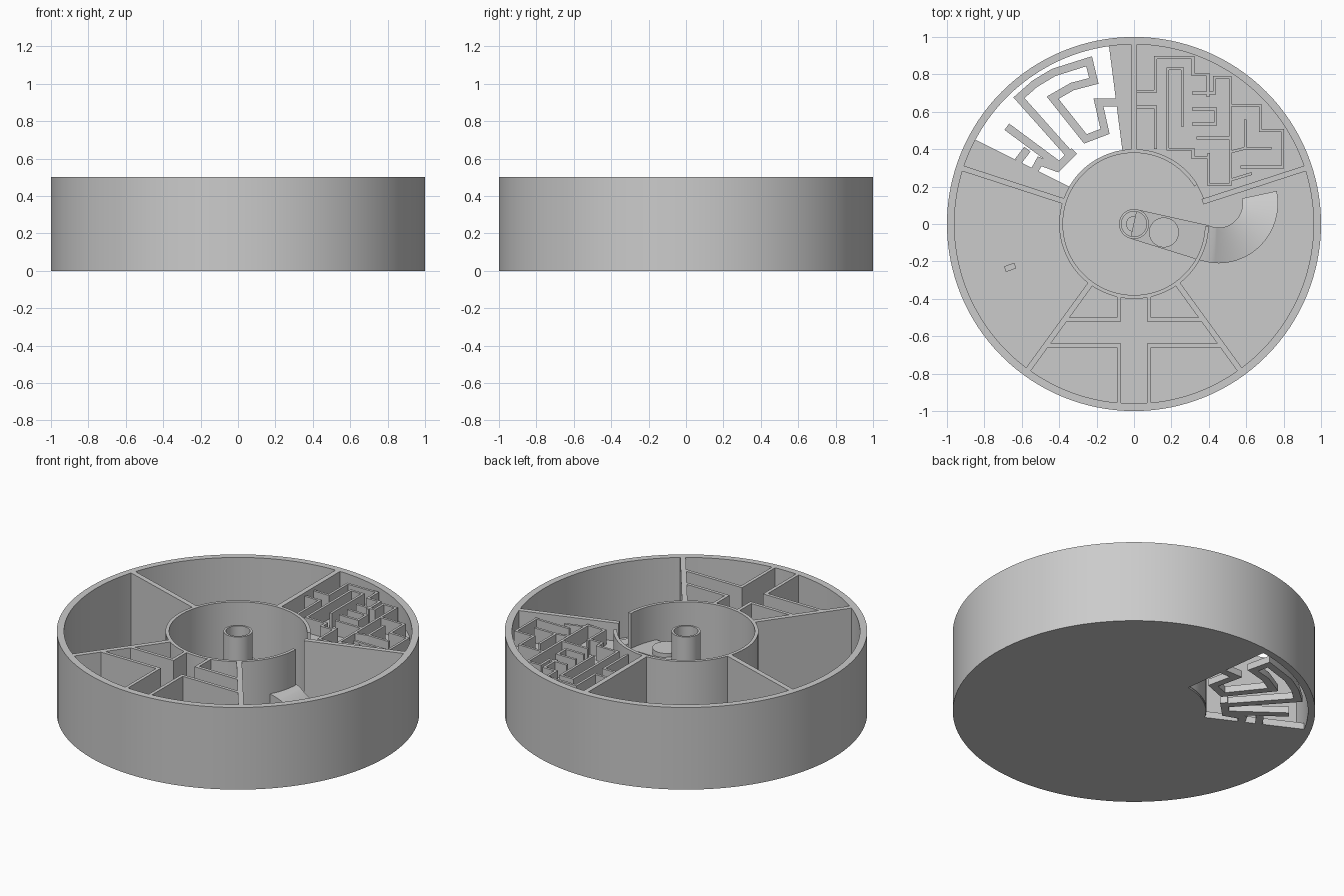
import bpy, bmesh
from math import cos, sin, radians, pi, tau
from mathutils import Vector

if "Cube" in bpy.data.objects:
    bpy.data.objects.remove(bpy.data.objects["Cube"])


def finish(name, bm):
    bmesh.ops.recalc_face_normals(bm, faces=bm.faces)
    me = bpy.data.meshes.new(name)
    bm.to_mesh(me)
    bm.free()
    ob = bpy.data.objects.new(name, me)
    bpy.context.collection.objects.link(ob)
    bpy.ops.object.select_all(action='DESELECT')
    ob.select_set(True)
    bpy.context.view_layer.objects.active = ob
    bpy.ops.object.shade_smooth_by_angle(angle=radians(30))
    return ob


def prism(name, pts, z0, z1):
    bm = bmesh.new()
    lo = [bm.verts.new((p[0], p[1], z0)) for p in pts]
    hi = [bm.verts.new((p[0], p[1], z1)) for p in pts]
    bm.faces.new(lo[::-1])
    bm.faces.new(hi)
    for i in range(len(pts)):
        j = (i + 1) % len(pts)
        bm.faces.new((lo[i], lo[j], hi[j], hi[i]))
    return finish(name, bm)


def lathe(name, profile, n=96):
    bm = bmesh.new()
    rings = [[bm.verts.new((r * cos(tau * k / n), r * sin(tau * k / n), z))
              for k in range(n)] for r, z in profile]
    for a, b in zip(rings, rings[1:] + rings[:1]):
        for k in range(n):
            m = (k + 1) % n
            bm.faces.new((a[k], a[m], b[m], b[k]))
    return finish(name, bm)


def arc(r, a0, a1, c=(0, 0), step=3.75):
    n = max(2, round(abs(a1 - a0) / step))
    return [(c[0] + r * cos(radians(a0 + (a1 - a0) * i / n)),
             c[1] + r * sin(radians(a0 + (a1 - a0) * i / n))) for i in range(n + 1)]


def wall(name, path, w, z0, z1):
    """Mitred wall of width w following a polyline."""
    p = [Vector(q) for q in path]
    left, right = [], []
    for i, q in enumerate(p):
        d0 = (q - p[i - 1]).normalized() if i else (p[1] - q).normalized()
        d1 = (p[i + 1] - q).normalized() if i < len(p) - 1 else d0
        n0, n1 = Vector((-d0.y, d0.x)), Vector((-d1.y, d1.x))
        m = (n0 + n1).normalized()
        m *= w / 2 / max(0.4, m.dot(n0))
        left.append(q + m)
        right.append(q - m)
    return prism(name, left + right[::-1], z0, z1)


FLOOR, TOP = 0.04, 0.5

# Outer rim, and floor with the open sector left out
lathe("outer_rim", [(0.96, 0), (1, 0), (1, TOP), (0.96, TOP)], 128)
prism("floor", arc(0.962, 152, 458) + arc(0.397, 99, 150), 0, FLOOR)

# Inner ring with the chute gap, and hollow centre post
prism("inner_ring", arc(0.40, -2, -328) + arc(0.38, -328, -2), 0.01, TOP)
lathe("centre_post", [(0.08, 0.01), (0.08, TOP), (0.067, TOP), (0.067, 0.25),
                      (0.04, 0.25), (0.04, 0.03), (0.0401, 0.01)], 48)

# Five radial dividers
for i, a in enumerate((18, 90, 162, 234, 306)):
    d = Vector((cos(radians(a)), sin(radians(a))))
    wall(f"divider_{i}", [d * 0.385, d * 0.975], 0.03, 0.01, TOP)

# Front sector: mirrored pocket walls around a cross-shaped passage
for s, side in ((1, "right"), (-1, "left")):
    wall(f"pocket_wall_inner_{side}",
         [(s * 0.08, -0.38), (s * 0.08, -0.51), (s * 0.37, -0.51)], 0.02, 0.02, TOP)
    wall(f"pocket_wall_outer_{side}",
         [(s * 0.08, -0.97), (s * 0.08, -0.65), (s * 0.472, -0.65)], 0.02, 0.02, TOP)

# Raised maze sector
prism("maze_floor", arc(0.965, 18, 90) + arc(0.395, 90, 18), 0.02, 0.39)
maze = [
    [(0.0, .71), (.115, .71), (.115, .89), (.315, .89), (.315, .80), (.395, .80), (.395, .68)],
    [(0.0, .625), (.115, .625), (.115, .40)],
    [(.26, .52), (.26, .83), (.18, .83), (.18, .40), (.315, .40), (.315, .355), (.40, .355)],
    [(.31, .70), (.43, .70), (.43, .785), (.515, .785), (.515, .46), (.335, .46)],
    [(.31, .615), (.435, .615), (.435, .535), (.31, .535)],
    [(.515, .635), (.675, .635), (.675, .50), (.795, .50), (.795, .305), (.57, .305)],
    [(.595, .56), (.595, .405), (.735, .405)],
    [(.515, .46), (.515, .21), (.40, .21), (.40, .38)],
    [(.515, .385), (.595, .405)],
    [(.515, .235), (.63, .27)],
]
for i, path in enumerate(maze):
    wall(f"maze_wall_{i}", path, 0.015, 0.38, 0.48)

# Open sector: meandering strips level with the floor
strips = [
    [(-.62, .335), (-.57, .40)],
    [(-.68, .52), (-.41, .32)],
    [(-.54, .27), (-.505, .335), (-.41, .30), (-.32, .39)],
    [(-.33, .355), (-.615, .675), (-.53, .75), (-.43, .81), (-.24, .87), (-.215, .765),
     (-.33, .735), (-.435, .675), (-.26, .455), (-.155, .495), (-.19, .65), (-.08, .65)],
]
for i, path in enumerate(strips):
    wall(f"floor_strip_{i}", path, 0.042, 0.0, FLOOR)

# Chute from the post, curving down to the floor of the right sector
C = (0.45, 0.11)
left = [(0.015, 0.078), (0.39, -0.005)] + arc(0.13, -97, 12, C)
right = [(-0.02, -0.078), (0.345, -0.192)] + arc(0.32, -97, 12, C)
# equal point counts on both edges
n = 28
left = left[:2] + arc(0.13, -97, 12, C, 109 / n)
right = right[:2] + arc(0.32, -97, 12, C, 109 / n)
zs = [0.33, 0.285] + [0.28 - 0.22 * i / n for i in range(n + 1)]
bm = bmesh.new()
rows = [[bm.verts.new((*a, z)), bm.verts.new((*b, z)),
         bm.verts.new((*b, 0.02)), bm.verts.new((*a, 0.02))]
        for a, b, z in zip(left, right, zs)]
for r0, r1 in zip(rows, rows[1:]):
    for k in range(4):
        m = (k + 1) % 4
        bm.faces.new((r0[k], r0[m], r1[m], r1[k]))
bm.faces.new(rows[0])
bm.faces.new(rows[-1][::-1])
finish("chute", bm)

# Round button on the chute and small block in the left sector
prism("chute_button", arc(0.08, 0, 352.5, (0.16, -0.045), 7.5), 0.2, 0.34)
wall("small_block", [(-.69, -.242), (-.635, -.222)], 0.032, 0.02, 0.07)
